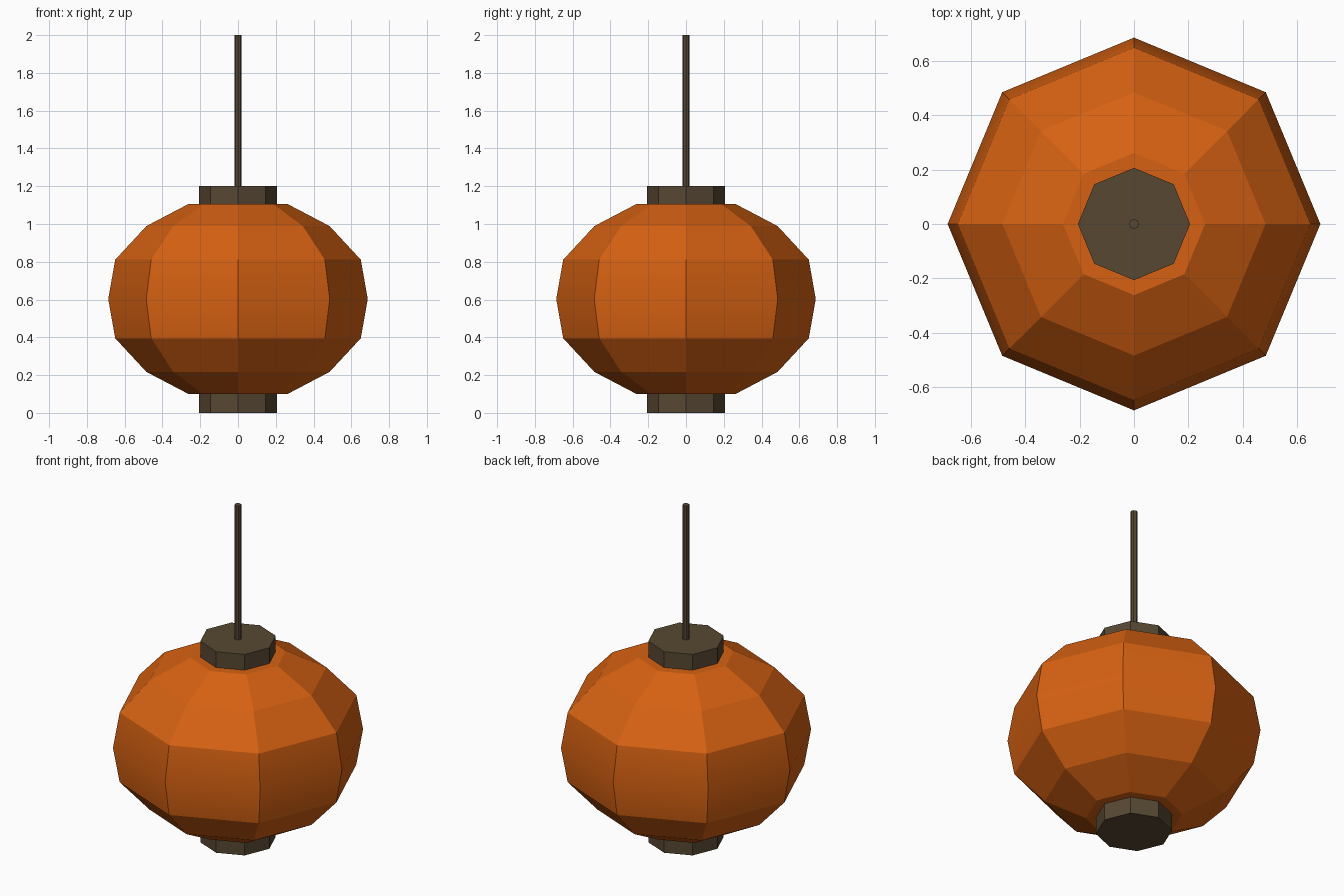
import bpy, bmesh, math

if "Cube" in bpy.data.objects:
    bpy.data.objects.remove(bpy.data.objects["Cube"])

SIDES = 8


def material(name, rgb):
    m = bpy.data.materials.new(name)
    m.diffuse_color = (*rgb, 1)
    m.use_nodes = True
    m.node_tree.nodes["Principled BSDF"].inputs["Base Color"].default_value = m.diffuse_color
    return m


def lathe(name, profile, mat):
    """Closed eight-sided solid from (radius, z) rings, bottom to top."""
    bm = bmesh.new()
    rings = []
    for r, z in profile:
        rings.append([bm.verts.new((r * math.cos(math.tau * i / SIDES),
                                    r * math.sin(math.tau * i / SIDES), z))
                      for i in range(SIDES)])
    for low, high in zip(rings, rings[1:]):
        for i in range(SIDES):
            j = (i + 1) % SIDES
            bm.faces.new((low[i], low[j], high[j], high[i]))
    bm.faces.new(rings[0][::-1])
    bm.faces.new(rings[-1])
    mesh = bpy.data.meshes.new(name)
    bm.to_mesh(mesh)
    bm.free()
    mesh.materials.append(mat)
    ob = bpy.data.objects.new(name, mesh)
    bpy.context.collection.objects.link(ob)
    return ob


paper = material("orange_paper", (0.67, 0.12, 0.006))
wood = material("dark_wood", (0.095, 0.064, 0.032))

# Paper shade: symmetrical bulging profile about its middle
MID = 0.603
half = [(0.65, 0.208), (0.485, 0.386), (0.262, 0.503)]
profile = [(r, MID - h) for r, h in reversed(half)]
profile += [(0.687, MID)] + [(r, MID + h) for r, h in half]
shade = lathe("lantern_shade", profile, paper)

# Only the shallow crease around the middle is smooth
bpy.context.view_layer.objects.active = shade
shade.select_set(True)
bpy.ops.object.shade_smooth_by_angle(angle=math.radians(19))

# End caps and hanging cord
lathe("bottom_cap", [(0.207, 0.0), (0.207, 0.1)], wood)
lathe("top_cap", [(0.207, 1.106), (0.207, 1.2)], wood)
lathe("hanging_cord", [(0.019, 1.2), (0.019, 2.0)], wood)
